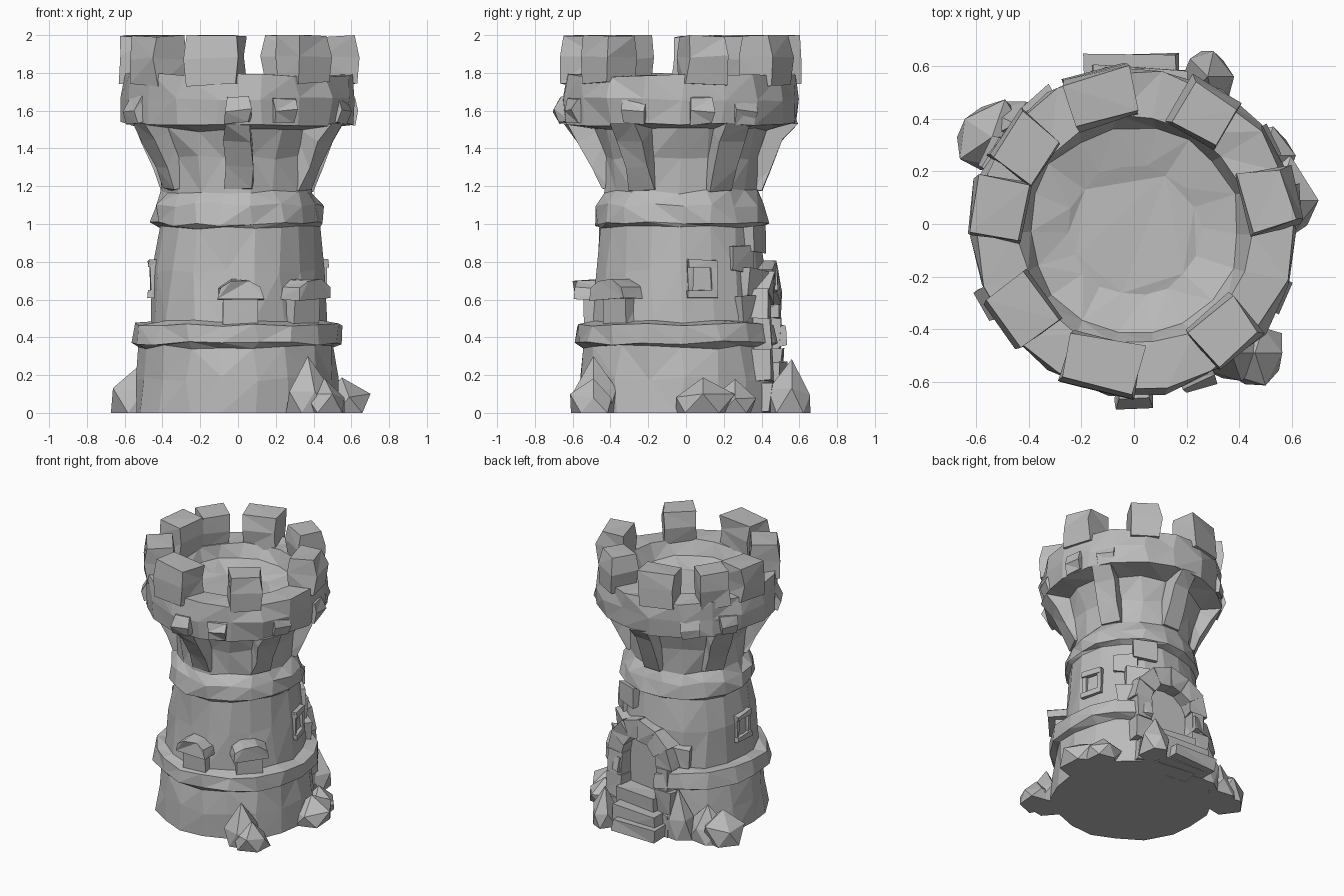
import bpy, bmesh, math, random
from mathutils import Vector

random.seed(4)
cube = bpy.data.objects.get("Cube")
if cube:
    bpy.data.objects.remove(cube, do_unlink=True)

stone = bpy.data.materials.new("grey_stone")
stone.use_nodes = True
GREY = (0.5, 0.5, 0.5, 1)
stone.diffuse_color = GREY
stone.node_tree.nodes["Principled BSDF"].inputs["Base Color"].default_value = GREY

AXIS = Vector((0, -0.025, 0))  # tower axis; the rear steps balance it


def rough(amount):
    return Vector([random.uniform(-amount, amount) for _ in range(3)])


def finish(name, bm):
    """Turn a bmesh into a faceted stone object."""
    bmesh.ops.recalc_face_normals(bm, faces=bm.faces)
    bmesh.ops.triangulate(bm, faces=bm.faces)
    mesh = bpy.data.meshes.new(name)
    bm.to_mesh(mesh)
    bm.free()
    mesh.materials.append(stone)
    obj = bpy.data.objects.new(name, mesh)
    bpy.context.collection.objects.link(obj)
    return obj


def prism(name, degrees, outline, lo, hi, facing=False, jitter=0.012):
    """Extrude an outline at an angle around the tower.
    Outline is (radius, z) swept sideways, or (sideways, z) swept outward if facing."""
    a = math.radians(degrees)
    out = Vector((math.cos(a), math.sin(a), 0))
    side = Vector((-math.sin(a), math.cos(a), 0))
    bm = bmesh.new()
    rings = []
    for depth in (lo, hi):
        ring = []
        for u, z in outline:
            r, t = (depth, u) if facing else (u, depth)
            p = AXIS + out * r + side * t + Vector((0, 0, z)) + rough(jitter)
            if jitter:
                p.z = min(max(p.z, 0), 2)
            ring.append(bm.verts.new(p))
        rings.append(ring)
        bm.faces.new(ring)
    for i in range(len(outline)):
        j = (i + 1) % len(outline)
        bm.faces.new((rings[0][i], rings[0][j], rings[1][j], rings[1][i]))
    return finish(name, bm)


def box(u0, u1, z0, z1):
    return [(u0, z0), (u1, z0), (u1, z1), (u0, z1)]


def rock(name, x, y, sx, sy, height):
    """Half-buried boulder, widest at the ground."""
    bm = bmesh.new()
    bmesh.ops.create_icosphere(bm, subdivisions=1, radius=1)
    for v in bm.verts:
        p = v.co * random.uniform(0.8, 1.15)
        v.co = (x + p.x * sx, y + p.y * sy, max(0, p.z * height))
    bmesh.ops.remove_doubles(bm, verts=bm.verts, dist=0.001)
    return finish(name, bm)


# Tower body: uneven turned wall with ledge, band, overhang and sunken roof floor
PROFILE = [(0.545, 0), (0.53, 0.18), (0.515, 0.35), (0.56, 0.37), (0.55, 0.47),
           (0.47, 0.48), (0.455, 0.75), (0.425, 0.98), (0.46, 1), (0.445, 1.1),
           (0.4, 1.17), (0.41, 1.35), (0.46, 1.5), (0.615, 1.53), (0.625, 1.66),
           (0.605, 1.79), (0.44, 1.78), (0.4, 1.68), (0.25, 1.65)]
SIDES = 18
bm = bmesh.new()
rings = []
for radius, z in PROFILE:
    ring = []
    for k in range(SIDES):
        a = math.tau * (k + random.uniform(-0.12, 0.12)) / SIDES
        r = radius + random.uniform(-0.014, 0.014)
        dz = random.uniform(-0.012, 0.012) if z else 0
        ring.append(bm.verts.new(AXIS + Vector((r * math.cos(a), r * math.sin(a), z + dz))))
    rings.append(ring)
for low, high in zip(rings, rings[1:]):
    for k in range(SIDES):
        n = (k + 1) % SIDES
        bm.faces.new((low[k], low[n], high[n], high[k]))
bm.faces.new(rings[0])
bm.faces.new(rings[-1])
tower = finish("tower_wall", bm)

# Arched doorway recessed into the back
DOOR, HALF, SPRING = 83, 0.17, 0.5
arc = [math.pi * i / 6 for i in range(7)]
opening = [(HALF, -0.1)] + [(HALF * math.cos(t), SPRING + HALF * math.sin(t)) for t in arc]
cutter = prism("door_cutter", DOOR, opening + [(-HALF, -0.1)], 0.41, 0.9, True, 0)
cutter.hide_render = True
cut = tower.modifiers.new("doorway", "BOOLEAN")
cut.operation, cut.object, cut.solver = "DIFFERENCE", cutter, "EXACT"
bpy.context.view_layer.objects.active = tower
bpy.ops.object.modifier_apply(modifier=cut.name)
bpy.data.objects.remove(cutter, do_unlink=True)

# Door surround stones
for s in (-1, 1):
    for i in range(3):
        z = i * SPRING / 3
        inner = s * (HALF - 0.01)
        outer = s * (HALF + 0.1 + 0.02 * (i % 2))
        prism("door_jamb_stone", DOOR, box(inner, outer, z, z + SPRING / 3), 0.36, 0.51, True)
for t0, t1 in zip(arc, arc[1:]):
    wedge = [(r * math.cos(t), SPRING + r * math.sin(t))
             for r, t in ((0.16, t0), (0.3, t0), (0.3, t1), (0.16, t1))]
    prism("door_arch_stone", DOOR, wedge, 0.36, 0.505, True)

# Door steps, fanning slightly away from the door axis
for angle, reach, top in ((91, 0.67, 0.09), (88, 0.62, 0.18), (DOOR, 0.54, 0.27)):
    prism("door_step", angle, box(0.36, reach, 0, top), -0.18, 0.18)

# Battlements: angle and half width
for angle, w in ((257, 0.14), (311, 0.11), (13, 0.11), (59, 0.1),
                 (104, 0.12), (143, 0.1), (171, 0.11), (216, 0.11)):
    merlon = [(0.43, 1.74), (0.615, 1.74), (0.625, 1.88), (0.605, 2), (0.43, 2), (0.42, 1.88)]
    prism("merlon", angle, merlon, -w, w, jitter=0.014)

# Corbels under the overhang
for i in range(6):
    corbel = [(0.37, 1.18), (0.42, 1.18), (0.47, 1.3), (0.54, 1.44), (0.61, 1.54), (0.37, 1.54)]
    prism("corbel", 60 * i - 90, corbel, -0.07, 0.07)

# Knob stones around the overhang: angle and reach
for angle, tip in ((-90, 0.67), (-67, 0.65), (-24, 0.63), (10, 0.645), (33, 0.63),
                   (127, 0.64), (152, 0.64), (207, 0.64)):
    knob = [(0.57, 1.54), (tip - 0.02, 1.53), (tip, 1.6), (tip - 0.03, 1.67), (0.57, 1.67)]
    prism("knob_stone", angle, knob, -0.065, 0.065)

# Hooded windows at the front
for angle in (-88, -44):
    prism("window_block", angle, box(0.4, 0.51, 0.46, 0.62), -0.09, 0.09)
    hood = [(-0.13, 0.6), (0.13, 0.6), (0.11, 0.66), (0.04, 0.7), (-0.05, 0.7), (-0.11, 0.66)]
    prism("window_hood", angle, hood, 0.4, 0.565, True)

# Small framed windows on the two sides
for angle in (14, 180):
    for s in (-1, 1):
        prism("window_frame_side", angle, box(s * 0.05, s * 0.08, 0.62, 0.8), 0.4, 0.465, True, 0.006)
    for z in (0.61, 0.77):
        prism("window_frame_bar", angle, box(-0.08, 0.08, z, z + 0.04), 0.4, 0.475, True, 0.006)

# Stacked wall stones beside the doorway
for angle, z, r in ((48, 0.48, 0.51), (54, 0.62, 0.5), (46, 0.75, 0.475), (62, 0.85, 0.475), (118, 0.5, 0.5)):
    prism("wall_stone", angle, box(0.38, r, z, z + 0.14), -0.08, 0.08, jitter=0.015)

# Rocks around the foot
rock("front_rock", 0.37, -0.49, 0.15, 0.14, 0.28)
rock("front_rock_corner", 0.46, -0.49, 0.13, 0.13, 0.2)
rock("side_rock", 0.55, 0.09, 0.15, 0.18, 0.2)
rock("left_rear_rock", 0.49, 0.26, 0.13, 0.12, 0.16)
rock("rear_rock", 0.28, 0.56, 0.1, 0.14, 0.26)
rock("right_rear_rock", -0.54, 0.33, 0.16, 0.15, 0.28)
rock("right_rear_rock_small", -0.45, 0.38, 0.16, 0.11, 0.26)
rock("doorside_rock", -0.25, 0.45, 0.13, 0.09, 0.36)
